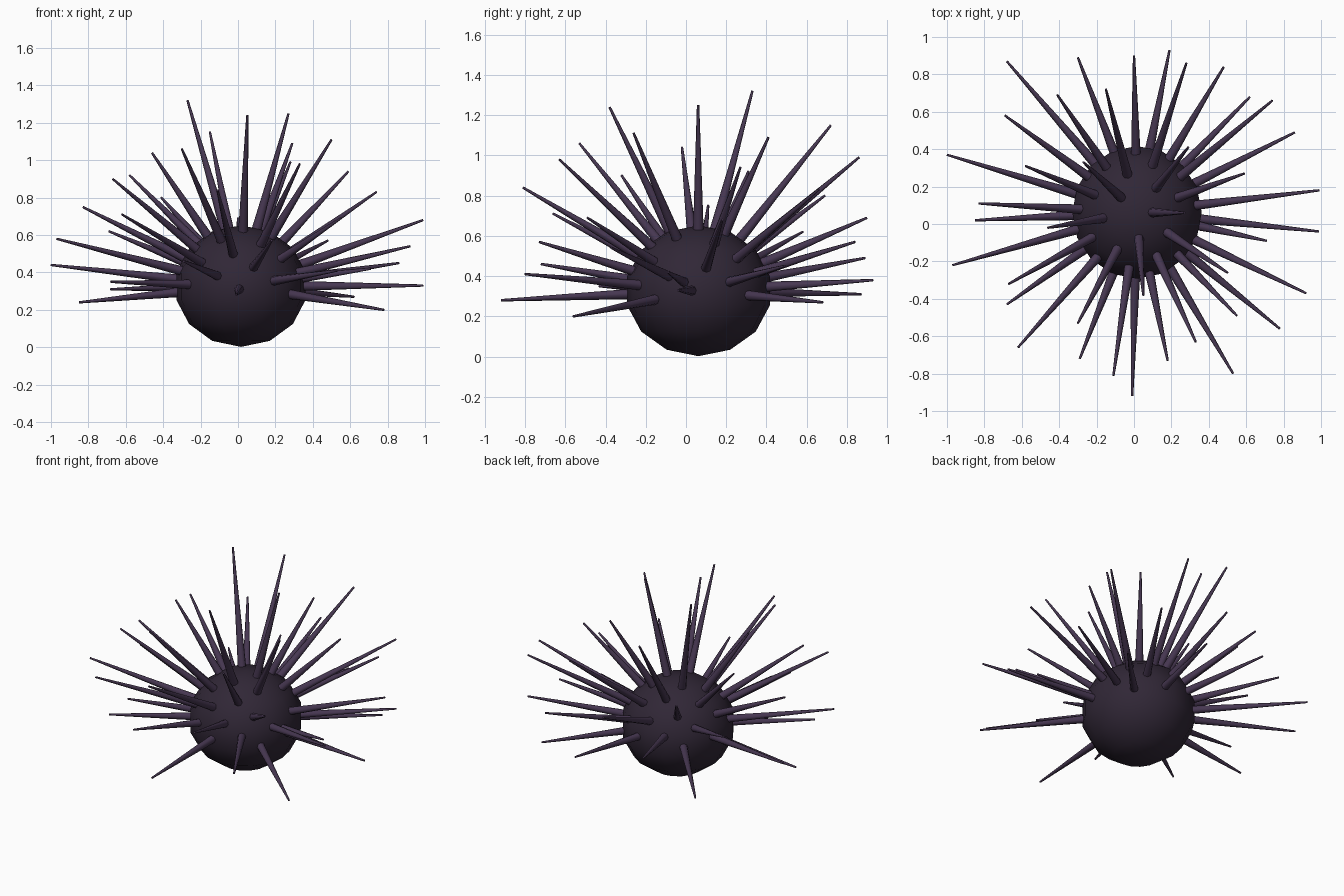
import bpy
from mathutils import Vector

old_cube = bpy.data.objects.get("Cube")
if old_cube:
    bpy.data.objects.remove(old_cube, do_unlink=True)


def make_material(name, colour):
    mat = bpy.data.materials.new(name)
    mat.use_nodes = True
    mat.diffuse_color = (*colour, 1)
    bsdf = mat.node_tree.nodes["Principled BSDF"]
    bsdf.inputs["Base Color"].default_value = (*colour, 1)
    bsdf.inputs["Roughness"].default_value = 0.8
    return mat


shell_colour = make_material("dark plum shell", (0.030, 0.020, 0.037))
spine_colour = make_material("dusky purple spine", (0.062, 0.038, 0.083))

CENTRE = Vector((0.016, 0.062, 0.327))
BURIED_START = 0.29     # distance from the centre where each spine begins
BASE_RADIUS = 0.027
TIP_RADIUS = 0.006


def finish(obj, name, mat, angle):
    obj.name = name
    obj.data.name = name
    obj.data.materials.append(mat)
    bpy.ops.object.shade_smooth_by_angle(angle=angle)


# Rounded shell, slightly squashed
bpy.ops.mesh.primitive_uv_sphere_add(segments=16, ring_count=7, radius=1, location=CENTRE)
shell = bpy.context.object
shell.scale = (0.355, 0.364, 0.325)
bpy.ops.object.transform_apply(location=False, rotation=False, scale=True)
finish(shell, "shell", shell_colour, 1.2)


# Tapered spine radiating from the shell centre to its tip
def add_spine(name, tip):
    direction = (tip - CENTRE).normalized()
    start = CENTRE + direction * BURIED_START
    bpy.ops.mesh.primitive_cone_add(
        vertices=8, radius1=BASE_RADIUS, radius2=TIP_RADIUS,
        depth=(tip - start).length, location=(start + tip) / 2,
        rotation=direction.to_track_quat("Z", "Y").to_euler())
    finish(bpy.context.object, name, spine_colour, 1.0)


# Spine tips in hundredths of a unit, grouped by where they point
spine_tips = {
    "crown_spine": [
        (-27, 33, 132), (27, 6, 125), (5, -38, 124), (-15, 72, 115),
        (50, -26, 111), (29, 41, 109), (-30, -53, 106), (-46, -2, 104),
    ],
    "upper_spine": [
        (28, 86, 99), (33, -63, 98), (59, 27, 94), (-58, 31, 92),
        (-67, -32, 90), (-11, -81, 84), (74, 66, 83), (-41, 69, 80),
        (-83, 11, 75), (-62, -66, 71), (0, 90, 69), (55, -49, 69),
        (99, 18, 68),
    ],
    "side_spine": [
        (-69, 58, 62), (-97, -22, 58), (48, 84, 57), (18, -73, 57),
        (92, -37, 54), (-30, 89, 49), (-29, -72, 46), (86, 49, 45),
        (-100, 37, 44), (71, -9, 42), (53, -80, 41),
    ],
    "lower_spine": [
        (19, 93, 38), (-68, -43, 35), (99, -4, 33), (-68, 87, 31),
        (-1, -92, 28), (62, 68, 27), (-85, 2, 24), (78, -56, 20),
    ],
}

for group, tips in spine_tips.items():
    for number, tip in enumerate(tips, start=1):
        add_spine(f"{group}_{number}", Vector(tip) / 100)
